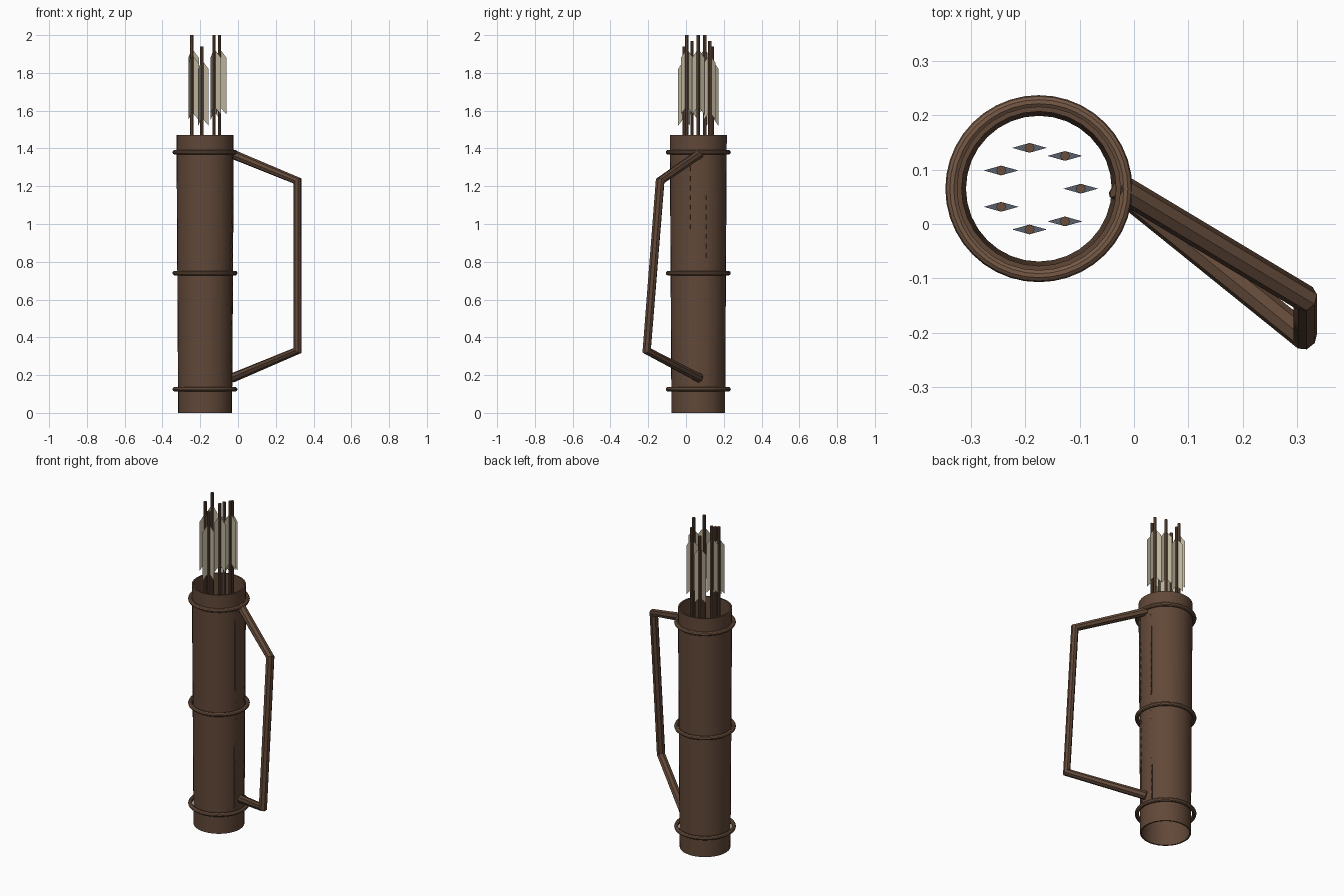
import bpy, bmesh, math
from mathutils import Vector, Matrix

if "Cube" in bpy.data.objects:
    bpy.data.objects.remove(bpy.data.objects["Cube"], do_unlink=True)

CENTRE = Vector((-0.175, 0.065, 0))


def material(name, rgb, rough=0.7, metal=0.0):
    m = bpy.data.materials.new(name)
    m.use_nodes = True
    m.diffuse_color = (*rgb, 1)
    b = m.node_tree.nodes["Principled BSDF"]
    b.inputs["Base Color"].default_value = (*rgb, 1)
    b.inputs["Roughness"].default_value = rough
    b.inputs["Metallic"].default_value = metal
    return m


LEATHER = material("leather", (0.12, 0.065, 0.04))
TRIM = material("trim_leather", (0.18, 0.1, 0.06))
WOOD = material("shaft_wood", (0.14, 0.075, 0.045))
FEATHER = material("feather", (0.5, 0.45, 0.33))
STEEL = material("dark_steel", (0.1, 0.12, 0.15), 0.4)


def finish(obj, mat, smooth=True):
    obj.data.materials.append(mat)
    if smooth:
        bpy.ops.object.select_all(action="DESELECT")
        obj.select_set(True)
        bpy.context.view_layer.objects.active = obj
        bpy.ops.object.shade_smooth_by_angle(angle=math.radians(35))
    return obj


def from_bmesh(name, bm, mat, smooth=True):
    bmesh.ops.recalc_face_normals(bm, faces=bm.faces)
    me = bpy.data.meshes.new(name)
    bm.to_mesh(me)
    bm.free()
    obj = bpy.data.objects.new(name, me)
    bpy.context.collection.objects.link(obj)
    return finish(obj, mat, smooth)


def body_radius(z):
    return 0.142 + 0.009 * z / 1.47


def lathe(name, profile, mat, sides=32):
    # closed profile of (radius, z) turned about the body axis
    bm = bmesh.new()
    rings = []
    for i in range(sides):
        a = math.tau * i / sides
        rings.append([bm.verts.new(CENTRE + Vector((r * math.cos(a), r * math.sin(a), z)))
                      for r, z in profile])
    n = len(profile)
    for i in range(sides):
        p, q = rings[i], rings[(i + 1) % sides]
        for j in range(n):
            bm.faces.new((p[j], q[j], q[(j + 1) % n], p[(j + 1) % n]))
    return from_bmesh(name, bm, mat)


# Open tapered tube
lathe("quiver_body", [(0.142, 0), (0.151, 1.47), (0.142, 1.47), (0.134, 0)], LEATHER)

# Three round bands
for label, z in (("lower", 0.125), ("middle", 0.74), ("upper", 1.38)):
    bpy.ops.mesh.primitive_torus_add(location=CENTRE + Vector((0, 0, z)), major_radius=0.16,
                                     minor_radius=0.012, major_segments=40, minor_segments=10)
    band = bpy.context.object
    band.name = label + "_band"
    finish(band, TRIM)

# Seam strip wrapped on the strap side
bm = bmesh.new()
HALF, STEPS = 0.33, 6
columns = []
for i in range(STEPS + 1):
    a = -HALF + 2 * HALF * i / STEPS
    d = Vector((math.cos(a), math.sin(a), 0))
    columns.append([bm.verts.new(CENTRE + d * (body_radius(z) + off) + Vector((0, 0, z)))
                    for z, off in ((0.14, -0.004), (0.14, 0.002), (1.37, 0.002), (1.37, -0.004))])
for p, q in zip(columns, columns[1:]):
    for j in range(4):
        bm.faces.new((p[j], q[j], q[(j + 1) % 4], p[(j + 1) % 4]))
bm.faces.new(columns[0])
bm.faces.new(columns[-1])
from_bmesh("seam_strip", bm, LEATHER)

# Stitches down both edges of the strip
bm = bmesh.new()
for side in (-1, 1):
    a = side * (HALF - 0.03)
    for i in range(24):
        z = 0.17 + i * 0.051
        pos = CENTRE + Matrix.Rotation(a, 3, "Z") @ Vector((body_radius(z) + 0.002, 0, z))
        bmesh.ops.create_cube(bm, size=1, matrix=Matrix.Translation(pos)
                              @ Matrix.Rotation(a, 4, "Z") @ Matrix.Diagonal((0.004, 0.005, 0.025, 1)))
from_bmesh("seam_stitches", bm, WOOD, False)

# Carrying strap: angular round-section path
curve = bpy.data.curves.new("strap_path", "CURVE")
curve.dimensions = "3D"
curve.bevel_depth = 0.025
curve.bevel_resolution = 2
curve.use_fill_caps = True
path = [(-0.03, 0.07, 1.37), (0.315, -0.137, 1.228), (0.315, -0.208, 0.33), (-0.03, 0.07, 0.185)]
spline = curve.splines.new("POLY")
spline.points.add(len(path) - 1)
for pt, co in zip(spline.points, path):
    pt.co = (*co, 1)
strap = bpy.data.objects.new("carrying_strap", curve)
bpy.context.collection.objects.link(strap)
bpy.ops.object.select_all(action="DESELECT")
strap.select_set(True)
bpy.context.view_layer.objects.active = strap
bpy.ops.object.convert(target="MESH")
finish(bpy.context.object, LEATHER)

# Seven arrows in a circle at staggered heights
for i in range(7):
    a = math.tau * i / 7
    top = 2.0 - 0.03 * (i % 3)
    base = CENTRE + Vector((0.077 * math.cos(a), 0.077 * math.sin(a), 0))
    bottom = top - 1.7
    bpy.ops.mesh.primitive_cylinder_add(vertices=8, radius=0.009, depth=top - bottom,
                                        location=base + Vector((0, 0, (top + bottom) / 2)))
    shaft = bpy.context.object
    shaft.name = f"arrow_shaft_{i + 1}"
    finish(shaft, WOOD)

    # Three thin vanes
    bm = bmesh.new()
    for k in range(3):
        d = Matrix.Rotation(math.tau * k / 3, 3, "Z") @ Vector((1, 0, 0))
        outline = ((0.007, -0.08), (0.037, -0.12), (0.037, -0.42), (0.007, -0.385))
        bm.faces.new([bm.verts.new(base + d * r + Vector((0, 0, top + h))) for r, h in outline])
    from_bmesh(f"arrow_fletching_{i + 1}", bm, FEATHER, False)

    # Flat diamond-section head pointing down
    bm = bmesh.new()
    bmesh.ops.create_cone(bm, cap_ends=True, segments=4, radius1=0.0, radius2=0.032, depth=0.12,
                          matrix=Matrix.Translation(base + Vector((0, 0, bottom - 0.05)))
                          @ Matrix.Diagonal((1, 0.28, 1, 1)))
    bmesh.ops.remove_doubles(bm, verts=bm.verts, dist=0.0001)
    from_bmesh(f"arrow_head_{i + 1}", bm, STEEL, False)
